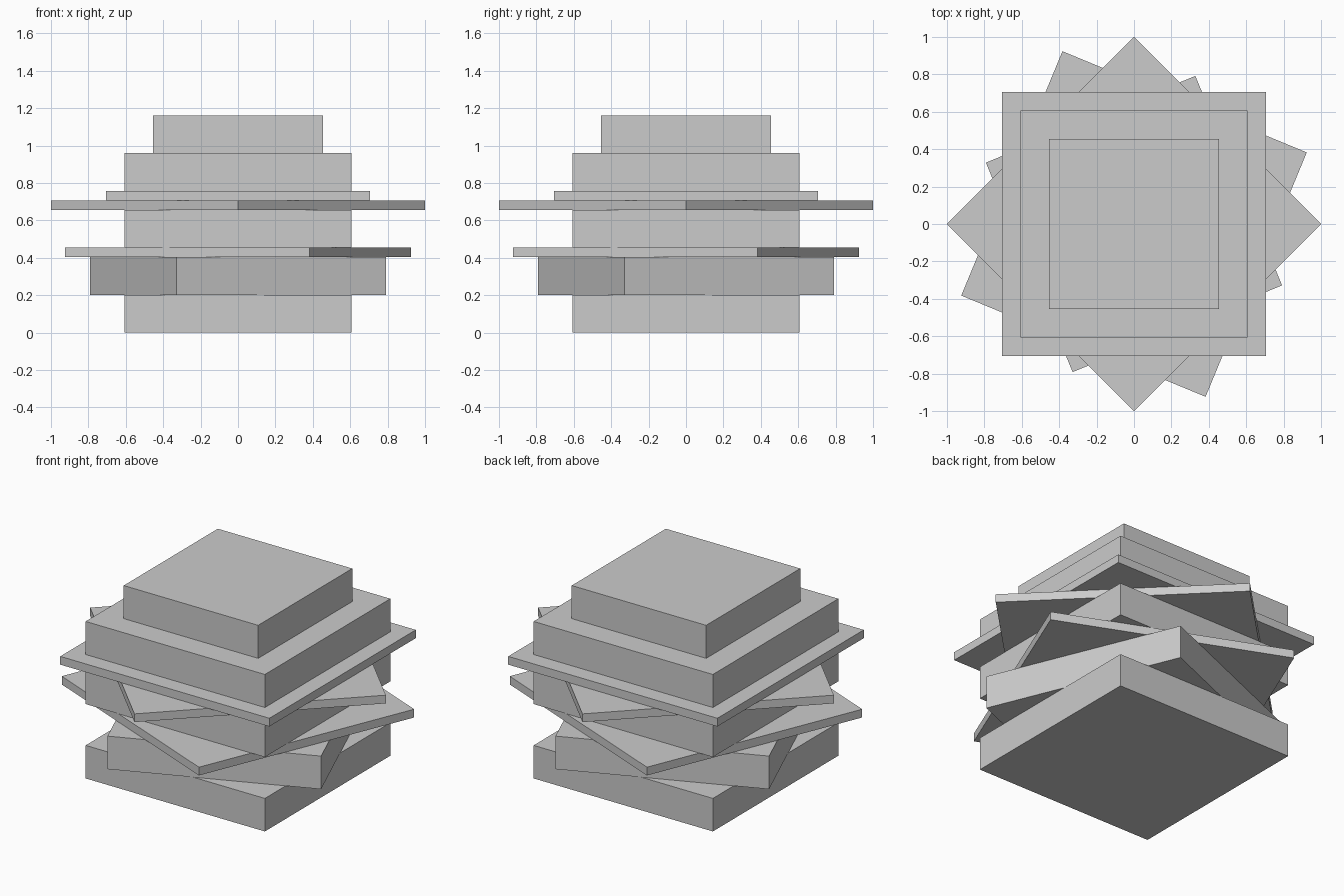
import bpy
from math import radians

if "Cube" in bpy.data.objects:
    bpy.data.objects.remove(bpy.data.objects["Cube"])

U = 0.202  # standard slab thickness

# name, half width, thickness, turn about z in degrees
LAYERS = [
    ("base_slab", 3 * U, U, 0),
    ("turned_slab", 3 * U, U, 22.5),
    ("lower_thin_sheet", 3.5 * U, U / 4, -22.5),
    ("middle_slab", 3 * U, U, 0),
    ("diagonal_thin_sheet", 3.5 * U, U / 4, 45),
    ("upper_thin_sheet", 3.5 * U, U / 4, 0),
    ("upper_slab", 3 * U, U, 0),
    ("top_slab", 2.25 * U, U, 0),
]

# Stack the square slabs from the ground up
z = 0.0
for name, half, thick, turn in LAYERS:
    bpy.ops.mesh.primitive_cube_add(size=1, location=(0, 0, z + thick / 2),
                                    rotation=(0, 0, radians(turn)))
    slab = bpy.context.object
    slab.name = name
    slab.scale = (2 * half, 2 * half, thick)
    z += thick
